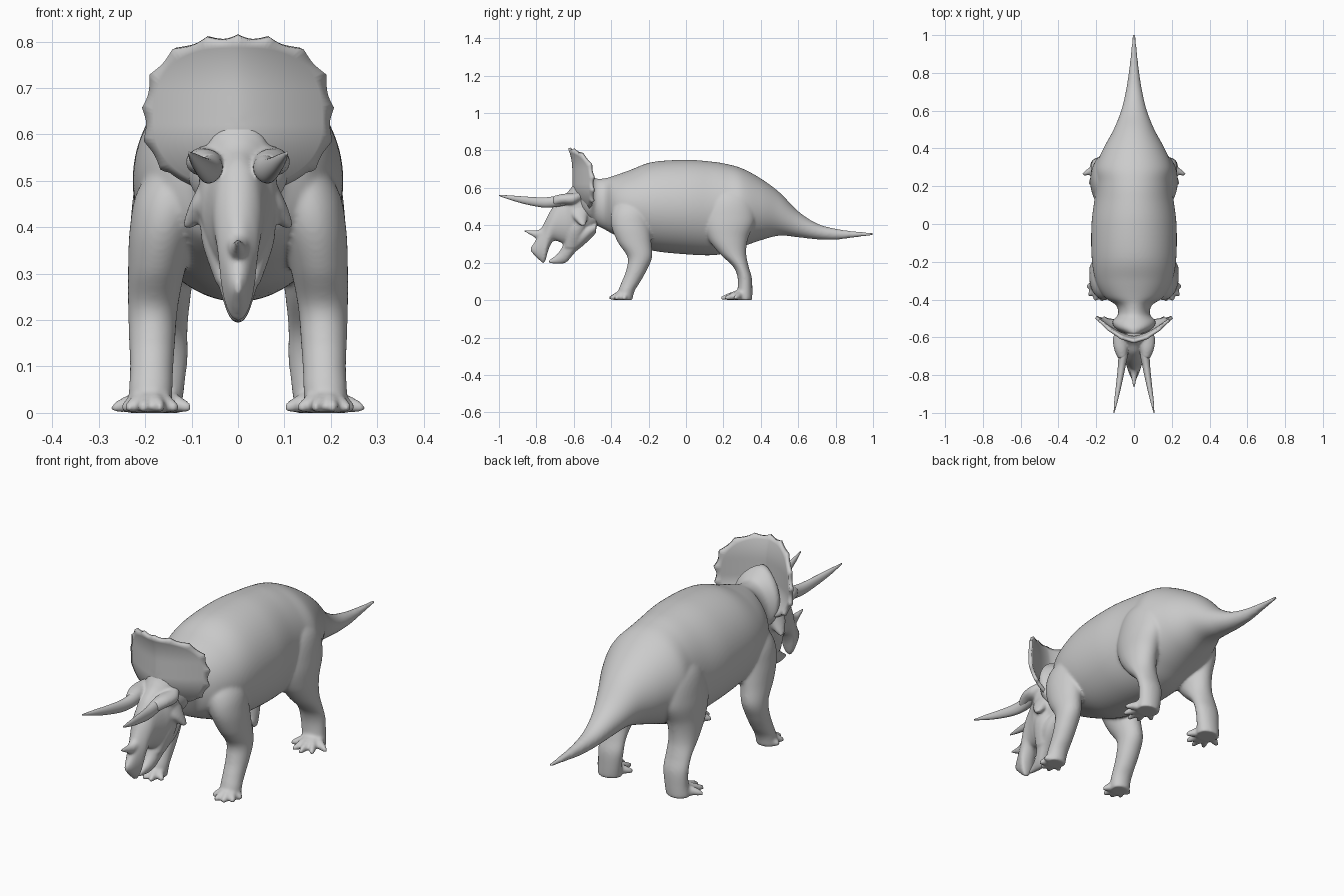
import bpy, bmesh, math
from mathutils import Vector

X, Y, Z = Vector((1, 0, 0)), Vector((0, 1, 0)), Vector((0, 0, 1))


def dense(rows, k=6):
    """Catmull-Rom interpolation of (x, y, z, ru, rv) rows."""
    out = []
    for i in range(len(rows) - 1):
        p = [rows[max(i - 1, 0)], rows[i], rows[i + 1], rows[min(i + 2, len(rows) - 1)]]
        for j in range(k):
            t = j / k
            out.append([0.5 * (2 * b + (c - a) * t + (2 * a - 5 * b + 4 * c - d) * t * t
                               + (3 * b - a - 3 * c + d) * t ** 3) for a, b, c, d in zip(*p)])
    return out + [list(rows[-1])]


def loft(bm, rows, axis=Y, side=1, n=36):
    """Closed skin over elliptical rings square to the axis."""
    u = X if abs(axis.z) > .9 else axis.cross(Z).normalized()
    v = axis.cross(u)
    rings = []
    for x, y, z, a, b in dense(rows):
        ring = []
        for i in range(n):
            t = 2 * math.pi * i / n
            p = Vector((x, y, z)) + u * max(a, .001) * math.cos(t) + v * max(b, .001) * math.sin(t)
            ring.append(bm.verts.new((p.x * side, p.y, max(p.z, 0))))
        rings.append(ring)
    for r, s in zip(rings, rings[1:]):
        for i in range(n):
            bm.faces.new((r[i], r[(i + 1) % n], s[(i + 1) % n], s[i]))
    bm.faces.new(rings[0])
    bm.faces.new(rings[-1])


def spans(rows):
    """(y, top, bottom, half width) rows to ring rows."""
    return [(0, y, (t + b) / 2, w, (t - b) / 2) for y, t, b, w in rows]


def finish(name, bm, voxel=0, smooth=0):
    bmesh.ops.recalc_face_normals(bm, faces=bm.faces)
    for f in bm.faces:
        f.smooth = True
    me = bpy.data.meshes.new(name)
    bm.to_mesh(me)
    bm.free()
    ob = bpy.data.objects.new(name, me)
    bpy.context.collection.objects.link(ob)
    if voxel:
        m = ob.modifiers.new("fuse", 'REMESH')
        m.mode, m.voxel_size, m.use_smooth_shade = 'VOXEL', voxel, True
        m = ob.modifiers.new("soften", 'SMOOTH')
        m.factor, m.iterations = .5, smooth
    return ob


# Torso, neck flaring into the frill, and tail
bm = bmesh.new()
loft(bm, spans([
    (-.58, .69, .46, .05), (-.55, .69, .44, .10), (-.515, .67, .42, .115), (-.48, .65, .40, .085),
    (-.43, .652, .375, .095), (-.385, .665, .35, .158),
    (-.30, .695, .31, .203), (-.18, .738, .265, .224), (0, .75, .245, .225), (.14, .74, .24, .208),
    (.22, .727, .255, .203), (.30, .704, .285, .204), (.40, .65, .32, .162), (.50, .576, .345, .108),
    (.60, .475, .336, .068), (.70, .41, .325, .044), (.80, .382, .323, .028),
    (.90, .368, .335, .017), (1.005, .36, .347, .007)]), n=128)

# Legs with spread toes
front_leg = [(.12, -.29, .56, .04, .06), (.143, -.295, .48, .073, .10), (.16, -.295, .40, .073, .105),
             (.175, -.275, .31, .062, .09), (.183, -.247, .23, .054, .066), (.185, -.265, .16, .05, .055),
             (.186, -.293, .10, .047, .05), (.188, -.318, .05, .047, .044), (.19, -.325, 0, .046, .038)]
hind_leg = [(.09, .235, .64, .04, .06), (.132, .235, .55, .075, .12), (.152, .23, .43, .078, .14),
            (.16, .225, .33, .07, .107), (.165, .25, .25, .063, .072), (.168, .293, .18, .06, .042),
            (.168, .314, .12, .06, .038), (.172, .315, .05, .056, .04), (.178, .308, 0, .056, .046)]
front_toes = [(.13, -.375), (.165, -.41), (.206, -.408), (.24, -.38), (.252, -.33)]
hind_toes = [(.102, .245), (.145, .198), (.19, .186), (.236, .207), (.272, .26)]
for leg, toes in ((front_leg, front_toes), (hind_leg, hind_toes)):
    for s in (1, -1):
        loft(bm, leg, Z, s)
        foot = Vector((leg[-1][0], leg[-1][1], .035))
        for tx, ty in toes:
            tip = Vector((tx, ty, .01))
            mid = foot.lerp(tip, .65)
            d = Vector((tip.x - foot.x, tip.y - foot.y, 0)).normalized()
            loft(bm, [(*foot, .02, .03), (*mid, .017, .02), (*tip, .008, .01)], d, s, 12)
finish("body_and_legs", bm, .0065, 10)

# Skull with hooked beak, lower jaw, nose horn
bm = bmesh.new()
loft(bm, spans([
    (-.47, .55, .40, .06), (-.53, .60, .36, .078), (-.585, .635, .32, .085), (-.615, .60, .305, .08),
    (-.64, .57, .295, .07), (-.68, .54, .312, .058), (-.71, .50, .315, .052), (-.735, .46, .27, .045),
    (-.757, .415, .2, .038), (-.785, .36, .215, .028), (-.81, .31, .24, .018), (-.83, .285, .26, .006)]))
loft(bm, spans([(-.48, .42, .36, .05), (-.54, .41, .30, .065), (-.59, .40, .258, .055),
                (-.635, .36, .206, .038), (-.662, .285, .195, .027), (-.69, .245, .194, .018),
                (-.732, .215, .197, .007)]))
loft(bm, [(0, -.73, .375, .035, .035), (0, -.79, .352, .02, .024), (0, -.83, .36, .011, .013),
          (0, -.868, .371, .004, .004)])
for s in (1, -1):
    # Brow ridge, cheek flange and cheek
    loft(bm, [(.06, -.55, .56, .02, .02), (.075, -.60, .542, .036, .03), (.07, -.66, .54, .036, .028),
              (.062, -.71, .53, .024, .026)], Y, s)
    loft(bm, [(.055, -.57, .50, .025, .05), (.07, -.57, .455, .032, .045), (.087, -.56, .425, .026, .03),
              (.11, -.55, .398, .01, .012)], Z, s)
    loft(bm, [(.05, -.57, .44, .03, .05), (.05, -.59, .37, .028, .045), (.028, -.615, .28, .02, .035)], Z, s)
finish("head", bm, .006, 6)

# Brow horns
for s, label in ((1, "left"), (-1, "right")):
    bm = bmesh.new()
    loft(bm, [(.062, -.62, .537, .026, .024), (.058, -.69, .528, .025, .029), (.066, -.76, .522, .02, .027),
              (.08, -.85, .532, .015, .021), (.094, -.93, .546, .01, .013), (.106, -1, .56, .002, .003)], Y, s)
    finish("brow_horn_" + label, bm)

# Frill: scalloped shield bent back at the sides
bm = bmesh.new()
N, M, SCALLOPS = 144, 12, 18
rings = []
for j in range(1, M + 1):
    ring = []
    for i in range(N):
        a = 2 * math.pi * i / N
        c, q = math.sin(a), math.cos(a)
        e = 2.7 if q > 0 else 2.1
        r = 1 / (abs(c / .193) ** e + abs(q / (.182 if q > 0 else .145)) ** e) ** (1 / e)
        if j == M and q > -.55:
            r *= 1 + .05 * (1 - abs(math.sin(a * SCALLOPS / 2)))
        r *= j / M
        x, z = r * c, .622 + r * q
        y = (-.6 + .105 * (abs(x) / .2) ** 1.6 - .018 * (max(0, z - .70) / .1) ** 2
             + 3.5 * max(0, .62 - z) ** 2)
        ring.append(bm.verts.new((x, y, z)))
    rings.append(ring)
hub = bm.verts.new((0, -.6, .622))
for i in range(N):
    bm.faces.new((hub, rings[0][i], rings[0][(i + 1) % N]))
for r, s in zip(rings, rings[1:]):
    for i in range(N):
        bm.faces.new((r[i], r[(i + 1) % N], s[(i + 1) % N], s[i]))
frill = finish("frill", bm)
m = frill.modifiers.new("thickness", 'SOLIDIFY')
m.thickness, m.offset = .016, 0
bpy.ops.object.select_all(action='DESELECT')
bpy.context.view_layer.objects.active = frill
frill.select_set(True)
bpy.ops.object.shade_smooth_by_angle(angle=math.radians(45))
